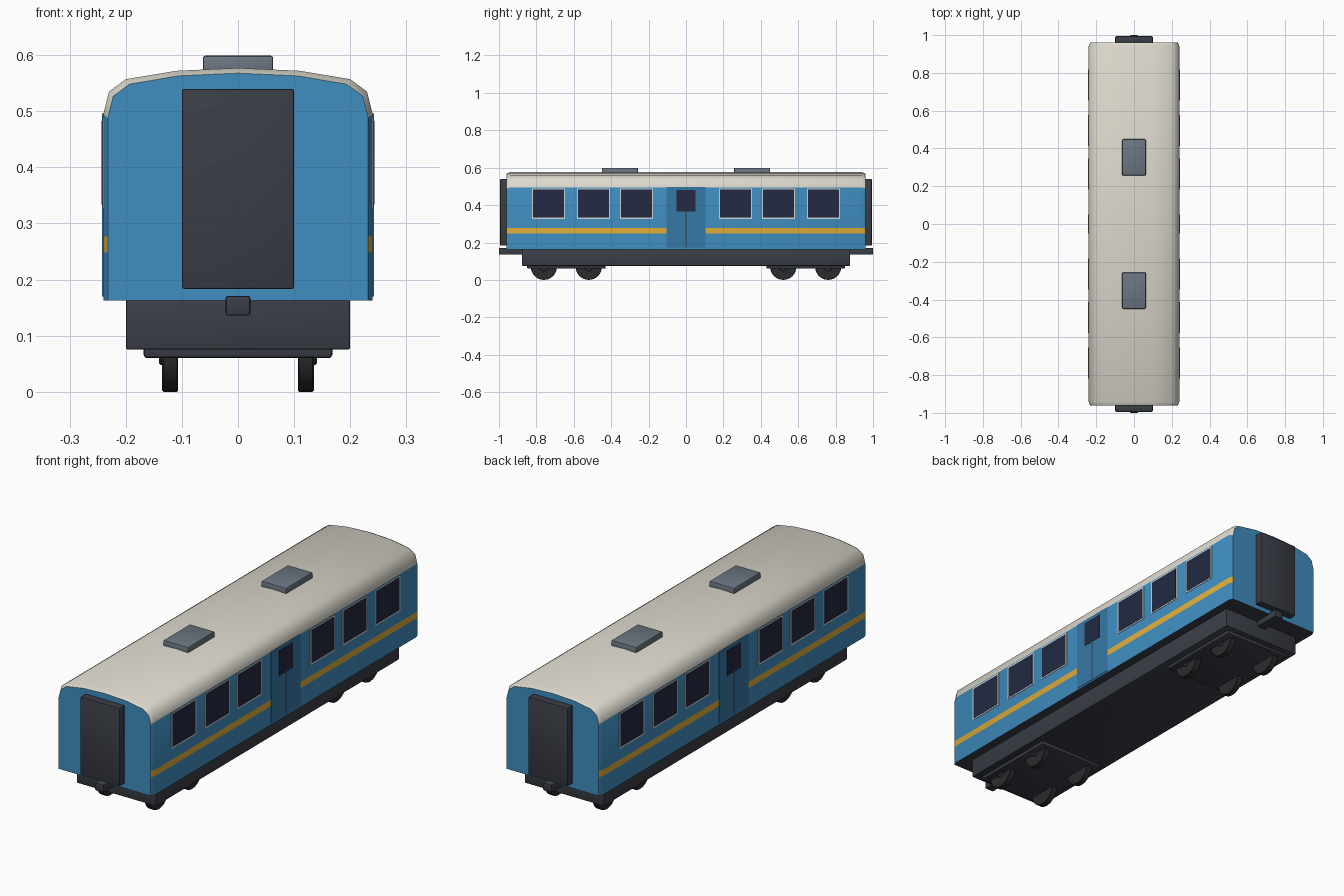
import bpy, bmesh, math

if "Cube" in bpy.data.objects:
    bpy.data.objects.remove(bpy.data.objects["Cube"])


def material(name, r, g, b):
    m = bpy.data.materials.new(name)
    m.diffuse_color = (r, g, b, 1)
    m.use_nodes = True
    m.node_tree.nodes["Principled BSDF"].inputs["Base Color"].default_value = m.diffuse_color
    return m


BLUE = material("blue", 0.05, 0.27, 0.53)
DOOR = material("door_blue", 0.036, 0.19, 0.39)
YELLOW = material("yellow", 0.75, 0.42, 0.04)
CREAM = material("cream", 0.72, 0.69, 0.61)
DARK = material("dark", 0.042, 0.047, 0.061)
WHEEL = material("wheel", 0.025, 0.025, 0.028)
GLASS = material("glass", 0.017, 0.023, 0.054)
TRIM = material("trim", 0.62, 0.64, 0.66)
VENT = material("vent", 0.15, 0.18, 0.22)


def finish(name, bm, mats, angle=30):
    bmesh.ops.recalc_face_normals(bm, faces=bm.faces)
    me = bpy.data.meshes.new(name)
    bm.to_mesh(me)
    bm.free()
    for m in mats:
        me.materials.append(m)
    ob = bpy.data.objects.new(name, me)
    bpy.context.collection.objects.link(ob)
    bpy.ops.object.select_all(action='DESELECT')
    ob.select_set(True)
    bpy.context.view_layer.objects.active = ob
    bpy.ops.object.shade_smooth_by_angle(angle=math.radians(angle))
    return ob


def box(name, lo, hi, mat, bevel=0.0):
    bm = bmesh.new()
    bmesh.ops.create_cube(bm, size=1)
    for v in bm.verts:
        v.co = [(a + b) / 2 + c * abs(b - a) for a, b, c in zip(lo, hi, v.co)]
    if bevel:
        bmesh.ops.bevel(bm, geom=bm.edges[:], offset=bevel, segments=2,
                        profile=0.5, affect='EDGES')
    return finish(name, bm, [mat])


def side_box(name, s, x, y0, y1, z0, z1, mat):
    return box(name, (s * 0.232, y0, z0), (s * x, y1, z1), mat)


def disc(name, x0, x1, y, z, r, mat, bevel):
    bm = bmesh.new()
    bmesh.ops.create_cone(bm, cap_ends=True, segments=24, radius1=r, radius2=r,
                          depth=abs(x1 - x0))
    rims = [e for e in bm.edges if abs(e.verts[0].co.z - e.verts[1].co.z) < 1e-5]
    bmesh.ops.bevel(bm, geom=rims, offset=bevel, segments=1, affect='EDGES')
    for v in bm.verts:
        v.co = ((x0 + x1) / 2 + v.co.z, y + v.co.x, z + v.co.y)
    return finish(name, bm, [mat])


# Body shell: cross-section lofted lengthwise, drawn in slightly at both ends
half = [(0.24, 0.1625), (0.24, 0.248), (0.24, 0.277), (0.24, 0.495),
        (0.23, 0.535), (0.2, 0.557), (0.11, 0.572)]
profile = half + [(0, 0.577)] + [(-x, z) for x, z in reversed(half)]
strip = [0, 1, 0] + [2] * 4
strip += strip[::-1]
bm = bmesh.new()
rings = []
for y, sx, sz in [(-0.96, 0.967, 0.978), (-0.942, 1, 1), (0.942, 1, 1), (0.96, 0.967, 0.978)]:
    rings.append([bm.verts.new((x * sx, y, 0.1625 + (z - 0.1625) * (sz if z > 0.4 else 1)))
                  for x, z in profile])
for a, b in zip(rings, rings[1:]):
    for i, m in enumerate(strip):
        bm.faces.new((a[i], a[i + 1], b[i + 1], b[i])).material_index = m
    bm.faces.new((a[0], b[0], b[-1], a[-1])).material_index = 3
for r in (rings[0], rings[-1]):
    bm.faces.new(r).material_index = 0
finish("body_shell", bm, [BLUE, YELLOW, CREAM, DARK], 45)

# Underframe
box("underframe", (-0.2, -0.877, 0.075), (0.2, 0.877, 0.164), DARK, 0.004)

for s in (-1, 1):
    # Windows along each side
    for i, y in enumerate((-0.735, -0.495, -0.265, 0.265, 0.495, 0.735)):
        side_box(f"window_frame_{s}_{i}", s, 0.2418, y - 0.089, y + 0.089, 0.327, 0.49, TRIM)
        side_box(f"window_glass_{s}_{i}", s, 0.243, y - 0.082, y + 0.082, 0.334, 0.483, GLASS)

    # Double door with centre seam and window
    side_box(f"door_{s}", s, 0.242, -0.104, 0.104, 0.17, 0.496, DOOR)
    side_box(f"door_seam_{s}", s, 0.2426, -0.003, 0.003, 0.177, 0.48, DARK)
    side_box(f"door_window_{s}", s, 0.2432, -0.05, 0.05, 0.365, 0.48, GLASS)

    # End gangway and coupler
    box(f"gangway_{s}", (-0.1, s * 0.955, 0.183), (0.1, s * 0.994, 0.54), DARK, 0.005)
    box(f"coupler_{s}", (-0.022, s * 0.87, 0.136), (0.022, s * 1.0, 0.171), DARK, 0.004)

    # Roof vent
    box(f"roof_vent_{s}", (-0.0625, s * 0.353 - 0.096, 0.56),
        (0.0625, s * 0.353 + 0.096, 0.599), VENT, 0.004)

    # Bogie with four wheels
    box(f"bogie_{s}", (-0.168, s * 0.64 - 0.21, 0.06), (0.168, s * 0.64 + 0.21, 0.09), DARK, 0.006)
    for y in (s * 0.64 - 0.12, s * 0.64 + 0.12):
        for w in (-1, 1):
            disc(f"wheel_{s}_{y:.2f}_{w}", *sorted((w * 0.107, w * 0.135)), y, 0.07, 0.07, WHEEL, 0.002)
            disc(f"wheel_hub_{s}_{y:.2f}_{w}", *sorted((w * 0.12, w * 0.141)), y, 0.07, 0.022, DARK, 0.003)
